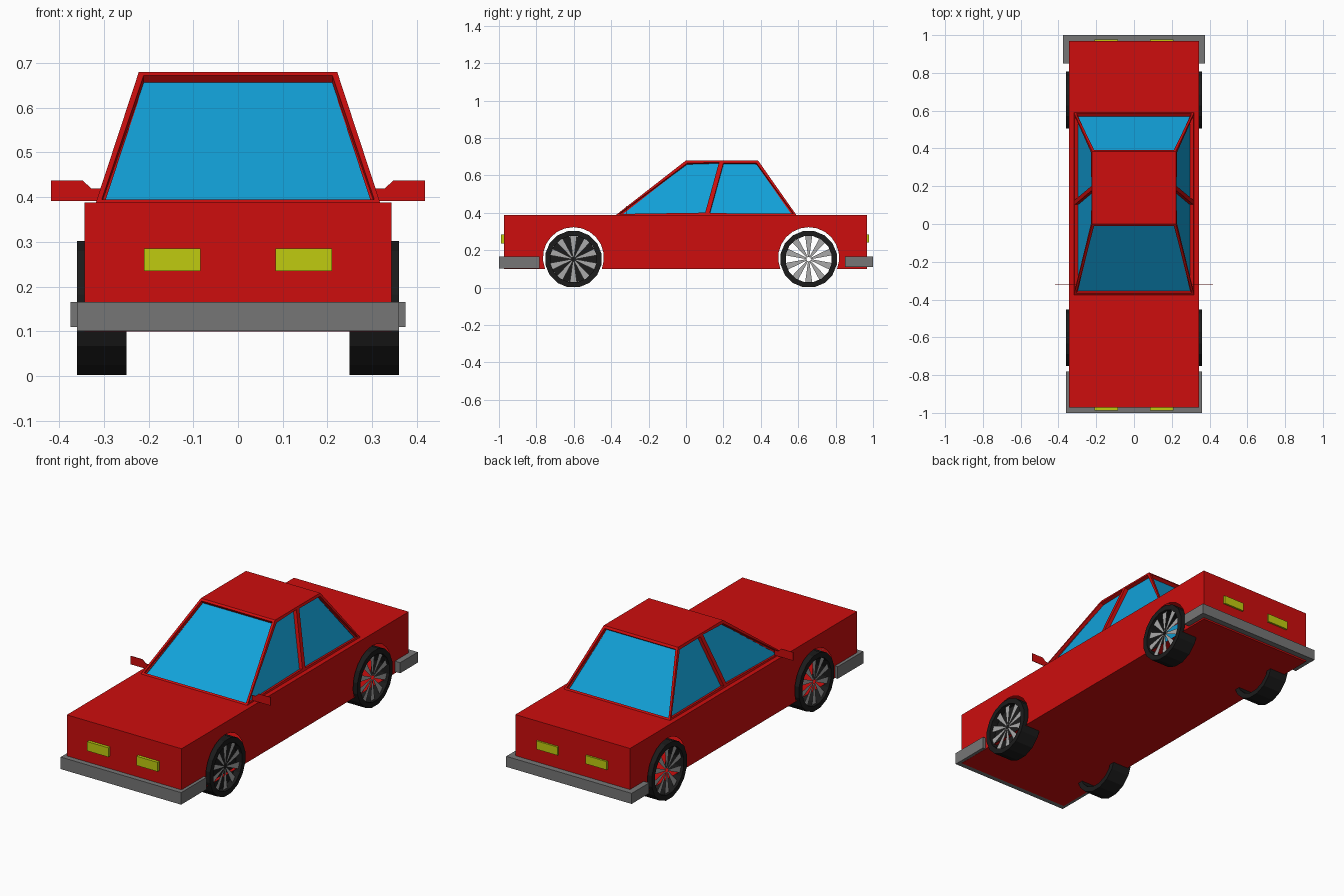
import bpy, bmesh, math
from mathutils import Vector

if "Cube" in bpy.data.objects:
    bpy.data.objects.remove(bpy.data.objects["Cube"])


def material(name, rgb):
    m = bpy.data.materials.new(name)
    m.diffuse_color = (*rgb, 1)
    m.use_nodes = True
    m.node_tree.nodes["Principled BSDF"].inputs["Base Color"].default_value = m.diffuse_color
    return m


RED = material("red_paint", (0.61, 0.004, 0.004))
BLUE = material("blue_glass", (0.006, 0.36, 0.70))
GREY = material("bumper_grey", (0.18, 0.18, 0.18))
SILVER = material("spoke_silver", (0.40, 0.40, 0.40))
BLACK = material("tyre_black", (0.011, 0.011, 0.011))
YELLOW = material("lamp_yellow", (0.53, 0.60, 0.005))


def finish(name, bm, *mats):
    me = bpy.data.meshes.new(name)
    bm.normal_update()
    bm.to_mesh(me)
    bm.free()
    ob = bpy.data.objects.new(name, me)
    bpy.context.collection.objects.link(ob)
    for m in mats:
        me.materials.append(m)
    return ob


def poly(bm, pts):
    return bm.faces.new([bm.verts.new(p) for p in pts])


def box(name, lo, hi, mat):
    bm = bmesh.new()
    bmesh.ops.create_cube(bm, size=1)
    for v in bm.verts:
        v.co = Vector([(a + b) / 2 + c * (b - a) for a, b, c in zip(lo, hi, v.co)])
    return finish(name, bm, mat)


W, Y0, Y1, Z0, Z1 = 0.343, -0.972, 0.968, 0.10, 0.388   # body limits
CW, C0, C1 = 0.318, -0.375, 0.59                        # cabin base
RW, R0, R1, RZ = 0.222, 0.0, 0.385, 0.68                # roof
AXLES = {"front": -0.602, "rear": 0.656}
WZ, WR, ARCH = 0.152, 0.153, 0.163

# Body: hollow shell with wheel arches cut out of both side panels
bm = bmesh.new()
profile = [(Y0, Z1), (Y0, Z0)]
dip = math.asin((0.16 - Z0) / ARCH)
for cy in AXLES.values():
    for i in range(15):
        a = math.pi + dip - i / 14 * (math.pi + 2 * dip)
        profile.append((cy + ARCH * math.cos(a), 0.16 + ARCH * math.sin(a)))
profile += [(Y1, Z0), (Y1, Z1)]
poly(bm, [(W, y, z) for y, z in profile])
poly(bm, [(-W, y, z) for y, z in reversed(profile)])
poly(bm, [(-W, Y0, Z0), (W, Y0, Z0), (W, Y0, Z1), (-W, Y0, Z1)])
poly(bm, [(W, Y1, Z0), (-W, Y1, Z0), (-W, Y1, Z1), (W, Y1, Z1)])
poly(bm, [(-W, Y1, Z0), (W, Y1, Z0), (W, Y0, Z0), (-W, Y0, Z0)])
outer = [(-W, Y0), (W, Y0), (W, Y1), (-W, Y1)]
inner = [(-CW, C0), (CW, C0), (CW, C1), (-CW, C1)]
for i in range(4):
    j = (i + 1) % 4
    poly(bm, [(*p, Z1) for p in (outer[i], outer[j], inner[j], inner[i])])
finish("body", bm, RED)

# Cabin: sloped panels with recessed glass
bm = bmesh.new()
P0, P1 = 0.113, 0.19   # pillar foot and head
panes = [
    poly(bm, [(-CW, C0, Z1), (CW, C0, Z1), (RW, R0, RZ), (-RW, R0, RZ)]),
    poly(bm, [(CW, C1, Z1), (-CW, C1, Z1), (-RW, R1, RZ), (RW, R1, RZ)]),
]
for s in (1, -1):
    for a, b, c, d in ((C0, P0, P1, R0), (P0, C1, R1, P1)):
        pts = [(s * CW, a, Z1), (s * CW, b, Z1), (s * RW, c, RZ), (s * RW, d, RZ)]
        panes.append(poly(bm, pts if s > 0 else pts[::-1]))
poly(bm, [(-RW, R0, RZ), (RW, R0, RZ), (RW, R1, RZ), (-RW, R1, RZ)])
bm.normal_update()
bmesh.ops.inset_individual(bm, faces=panes, thickness=0.017)
bmesh.ops.inset_individual(bm, faces=panes, thickness=0.0005, depth=-0.019)
for f in panes:
    f.material_index = 1
finish("cabin", bm, RED, BLUE)

# Wheels: open tyre tube with flat wedge spokes
N, SPOKES = 16, 10
for end, cy in AXLES.items():
    for side, s in (("right", 1), ("left", -1)):
        def at(x, r, a):
            return (s * x, cy + r * math.cos(a), WZ + r * math.sin(a))

        bm = bmesh.new()
        ring = [(0.25, WR), (0.36, WR), (0.36, 0.125), (0.25, 0.125)]
        loops = [[bm.verts.new(at(x, r, (i + 0.5) * math.tau / N)) for x, r in ring]
                 for i in range(N)]
        for i in range(N):
            p, q = loops[i], loops[(i + 1) % N]
            for k in range(4):
                m = (k + 1) % 4
                bm.faces.new((p[k], p[m], q[m], q[k]))
        bmesh.ops.recalc_face_normals(bm, faces=bm.faces)
        finish(f"{end}_{side}_tyre", bm, BLACK)

        bm = bmesh.new()
        for i in range(SPOKES):
            a = math.pi / 2 + i * math.tau / SPOKES
            pts = [at(0.345, 0.012, a - 0.3), at(0.345, 0.126, a - 0.15),
                   at(0.345, 0.126, a + 0.15), at(0.345, 0.012, a + 0.3)]
            poly(bm, pts if s > 0 else pts[::-1])
        finish(f"{end}_{side}_spokes", bm, SILVER)

# Dark backing disc behind the right front spokes
bm = bmesh.new()
poly(bm, [(0.325, AXLES["front"] + 0.126 * math.cos(i * math.tau / N),
           WZ + 0.126 * math.sin(i * math.tau / N)) for i in range(N)])
finish("front_right_brake_disc", bm, BLACK)

# Bumpers: U shapes wrapping around each end
for name, x, tip, face, back, z in (("front", 0.36, -1.0, Y0, -0.782, 0.101),
                                    ("rear", 0.375, 1.0, Y1, 0.85, 0.109)):
    bm = bmesh.new()
    f = poly(bm, [(px, py, z) for px, py in (
        (-x, tip), (x, tip), (x, back), (W, back), (W, face),
        (-W, face), (-W, back), (-x, back))])
    top = bmesh.ops.extrude_face_region(bm, geom=[f])["geom"]
    bmesh.ops.translate(bm, vec=(0, 0, 0.166 - z),
                        verts=[v for v in top if isinstance(v, bmesh.types.BMVert)])
    bmesh.ops.recalc_face_normals(bm, faces=bm.faces)
    finish(f"{name}_bumper", bm, GREY)

# Lamps and mirrors on both sides
for side, s in (("right", 1), ("left", -1)):
    x0, x1 = sorted((s * 0.084, s * 0.21))
    box(f"front_{side}_lamp", (x0, -0.988, 0.235), (x1, Y0, 0.285), YELLOW)
    box(f"rear_{side}_lamp", (x0, Y1, 0.24), (x1, 0.978, 0.285), YELLOW)
    bm = bmesh.new()
    pts = [(s * x, -0.32, z) for x, z in (
        (0.308, 0.392), (0.418, 0.392), (0.418, 0.437),
        (0.347, 0.437), (0.329, 0.42), (0.308, 0.419))]
    f = poly(bm, pts if s > 0 else pts[::-1])
    back = bmesh.ops.extrude_face_region(bm, geom=[f])["geom"]
    bmesh.ops.translate(bm, vec=(0, 0.003, 0),
                        verts=[v for v in back if isinstance(v, bmesh.types.BMVert)])
    bmesh.ops.recalc_face_normals(bm, faces=bm.faces)
    finish(f"{side}_mirror", bm, RED)
